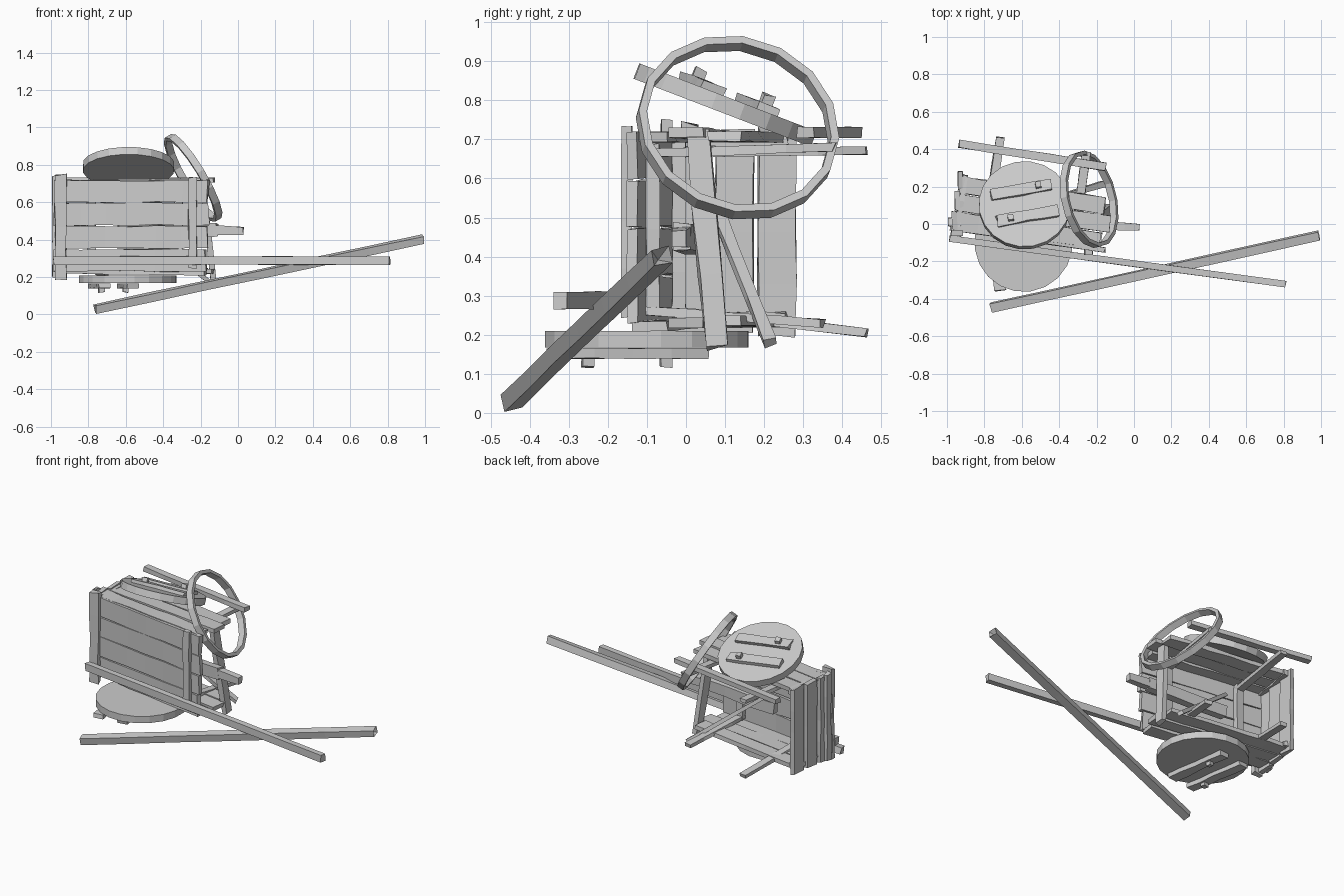
import bpy, bmesh, random
from math import radians, pi, cos, sin
from mathutils import Vector, Matrix

if "Cube" in bpy.data.objects:
    bpy.data.objects.remove(bpy.data.objects["Cube"])

random.seed(7)
BODY = Matrix.Translation((-0.56, 0, 0)) @ Matrix.Rotation(radians(-8.2), 4, 'Z')


def B(u, v, z):
    """Point in the tipped cart body's own frame -> world."""
    return BODY @ Vector((u, v, z))


def finish(name, bm):
    bmesh.ops.recalc_face_normals(bm, faces=bm.faces)
    me = bpy.data.meshes.new(name)
    bm.to_mesh(me)
    bm.free()
    ob = bpy.data.objects.new(name, me)
    bpy.context.collection.objects.link(ob)
    return ob


def board(name, p, q, w, t, side=(0, 0, 1), seg=4, rough=0.004, fork=0.0, taper=1.0):
    """Rough-hewn board from p to q; w is measured along side, t across it."""
    p, q = Vector(p), Vector(q)
    axis = (q - p).normalized()
    s = Vector(side)
    s = (s - axis * s.dot(axis)).normalized()
    n = axis.cross(s)
    bm = bmesh.new()
    rings = []
    for i in range(seg + 1):
        f = i / seg
        k = 1 + (taper - 1) * f
        ring = []
        for a, b in ((-1, -1), (1, -1), (1, 1), (-1, 1)):
            j = random.uniform(-rough, rough)
            e = random.uniform(-2, 2) * rough if i in (0, seg) else 0
            ring.append(bm.verts.new(p.lerp(q, f) + s * (a * w / 2 * k + j)
                                     + n * (b * t / 2 * k + j * 0.4) + axis * e))
        rings.append(ring)
    for r0, r1 in zip(rings, rings[1:]):
        for i in range(4):
            bm.faces.new((r0[i], r0[(i + 1) % 4], r1[(i + 1) % 4], r1[i]))
    bm.faces.new(rings[0])
    end = bm.faces.new(rings[-1])
    if fork:
        c = bmesh.ops.poke(bm, faces=[end])['verts'][0]
        c.co -= axis * fork
    return finish(name, bm)


def wheel(name, m, r, half=0.165, shift=(0, 0), lift=0.028):
    """Solid wheel of three planks, two battens and two pegs."""
    cuts = (-r * 1.1, -0.085, 0.08, r * 1.1)
    for i, (lo, hi) in enumerate(zip(cuts, cuts[1:])):
        bm = bmesh.new()
        bmesh.ops.create_cone(bm, cap_ends=True, segments=20, radius1=r, radius2=r, depth=0.042)
        for y, d in ((lo, -1), (hi, 1)):
            g = bm.verts[:] + bm.edges[:] + bm.faces[:]
            bmesh.ops.bisect_plane(bm, geom=g, plane_co=(0, y, 0), plane_no=(0, d, 0), clear_outer=True)
            bmesh.ops.holes_fill(bm, edges=[e for e in bm.edges if e.is_boundary])
        bm.transform(m)
        finish(f"{name}_plank_{i}", bm)
    y_dir = m.to_3x3() @ Vector((0, 1, 0))
    z_dir = m.to_3x3() @ Vector((0, 0, 1))
    sx, sy = shift
    for i, (y, x) in enumerate(((0.08, 0.09), (-0.075, -0.09))):
        board(f"{name}_batten_{i}", m @ Vector((sx - half, y + sy, lift)),
              m @ Vector((sx + half, y + sy, lift)), 0.06, 0.026, y_dir)
        c = m @ Vector((x + sx, y + sy, lift))
        board(f"{name}_peg_{i}", c, c + z_dir * 0.035, 0.03, 0.03, y_dir, 1, 0.002)


# Cart floor, now facing the front
for i in range(4):
    z = 0.29 + i * 0.123
    board(f"floor_plank_{i}", B(-0.41, -0.08, z), B(0.41 + random.uniform(-0.015, 0.015), -0.08, z),
          0.118, 0.028, seg=6)
board("floor_batten_left", B(-0.377, -0.105, 0.19), B(-0.377, -0.105, 0.745), 0.06, 0.028, (1, 0, 0))
board("floor_batten_right", B(0.335, -0.105, 0.25), B(0.335, -0.105, 0.73), 0.045, 0.028, (1, 0, 0))

# Side walls: upper and lower
for name, z in (("upper_side", 0.705), ("lower_side", 0.232)):
    for i, v in enumerate((-0.035, 0.06, 0.155)):
        e = (0.41, 0.43, 0.40)[i] - random.uniform(0, 0.03)
        board(f"{name}_plank_{i}", B(-0.40, v, z), B(e, v, z + random.uniform(-0.01, 0.015)),
              0.088, 0.026, (0, 1, 0), 6)

# Frames inside the body: floor bearer plus the posts that carried the side rails
for i, u in enumerate((-0.22, 0.25)):
    board(f"floor_bearer_{i}", B(u, -0.05, 0.25), B(u, -0.05, 0.69), 0.045, 0.034, (1, 0, 0))
    board(f"upper_post_{i}", B(u, -0.07, 0.665), B(u, 0.44 - 0.02 * i, 0.672 + 0.008 * i),
          0.045, 0.022, (1, 0, 0))
    board(f"lower_post_{i}", B(u, -0.07, 0.262), B(u, 0.44 - 0.05 * i, 0.205 + 0.024 * i),
          0.045, 0.022, (1, 0, 0))
board("upper_rail", (-0.935, 0.43, 0.718), (-0.15, 0.305, 0.718), 0.043, 0.028, (0, 1, 0), 5, 0.002)

# End wall at the left
for i, v in enumerate((-0.04, 0.07, 0.178)):
    board(f"end_plank_{i}", B(-0.398, v, 0.20), B(-0.398, v, 0.725), 0.095, 0.028, (0, 1, 0))
board("end_edge_strip", B(-0.418, -0.05, 0.2), B(-0.418, -0.05, 0.74), 0.04, 0.025, (0, 1, 0))
for i, z in enumerate((0.24, 0.70)):
    board(f"end_batten_{i}", B(-0.375, -0.07, z), B(-0.375, 0.21, z), 0.035, 0.025)

# Loose boards in the open end and inside
board("leaning_board", (-0.19, 0.03, 0.72), (-0.13, 0.08, 0.17), 0.06, 0.03, (0, 1, 0), 3)
board("loose_brace", (-0.16, 0.215, 0.18), (-0.60, 0.08, 0.52), 0.032, 0.022, (0, 1, 0), 3)

# Broken axle with narrow spindle
board("axle_beam", (-0.64, 0.03, 0.44), (-0.11, -0.01, 0.45), 0.07, 0.045, seg=3)
board("axle_spindle", (-0.13, -0.01, 0.452), (0.03, -0.018, 0.446), 0.052, 0.045, seg=2,
      rough=0.002, taper=0.8)

# Two long pull shafts, the second one snapped off
board("attached_shaft", (-0.985, -0.078, 0.288), (0.81, -0.322, 0.288), 0.045, 0.035, seg=6, rough=0.002)
board("broken_shaft", (-0.765, -0.447, 0.029), (0.99, -0.062, 0.402), 0.042, 0.048, (0, -0.2, 1),
      6, 0.002, fork=0.05)

# Wheels
wheel("upper_wheel", Matrix.Translation((-0.585, 0.10, 0.788)) @ Matrix.Rotation(radians(-21), 4, 'X')
      @ Matrix.Rotation(radians(11), 4, 'Z'), 0.245)
wheel("lower_wheel", Matrix.Translation((-0.59, -0.10, 0.188)) @ Matrix.Rotation(pi, 4, 'X')
      @ Matrix.Rotation(radians(82), 4, 'Z'), 0.263, 0.2, (0.04, 0.08), 0.036)

# Loose iron tyre
e1 = Vector((-0.04, 0.255, -0.035)).normalized()
nrm = e1.cross(Vector((0.13, 0, -0.22))).normalized()
e2 = nrm.cross(e1)
bm = bmesh.new()
N = 16
loops = []
for i in range(N):
    a = 2 * pi * i / N
    d = e1 * cos(a) + e2 * sin(a)
    loops.append([bm.verts.new(Vector((-0.24, 0.132, 0.73)) + d * r + nrm * h)
                  for r, h in ((0.262, -0.02), (0.262, 0.02), (0.241, 0.02), (0.241, -0.02))])
for i in range(N):
    a, b = loops[i], loops[(i + 1) % N]
    for j in range(4):
        bm.faces.new((a[j], a[(j + 1) % 4], b[(j + 1) % 4], b[j]))
finish("loose_tyre", bm)
